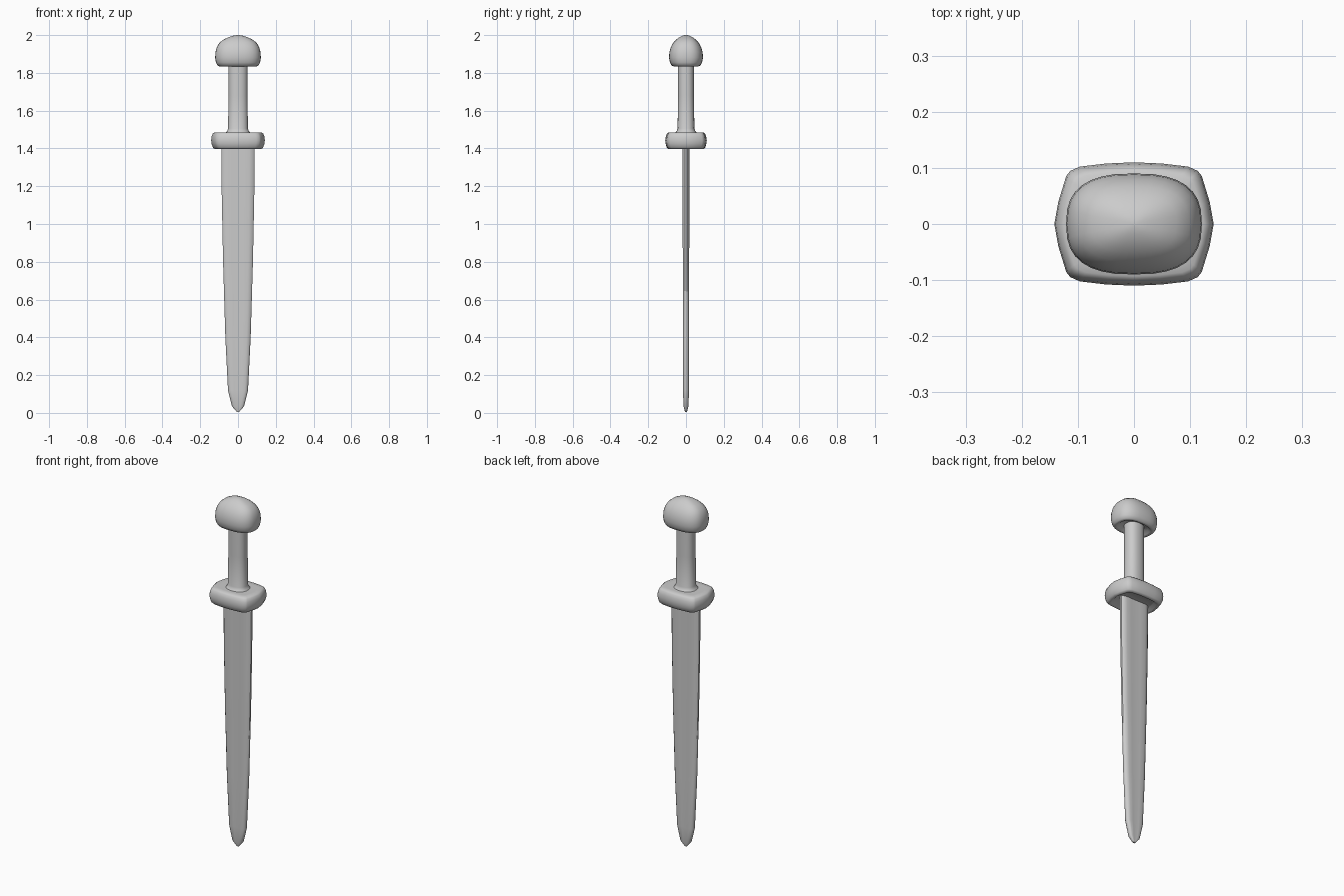
import bpy
import math

cube = bpy.data.objects.get("Cube")
if cube:
    bpy.data.objects.remove(cube, do_unlink=True)

grey = bpy.data.materials.new("light_grey")
grey.use_nodes = True
colour = (0.6, 0.6, 0.6, 1)
grey.diffuse_color = colour
grey.node_tree.nodes["Principled BSDF"].inputs["Base Color"].default_value = colour


def mirror_quarter(points):
    """Complete a ring from its +x +y quarter, running counter-clockwise."""
    left = [(-x, y) for x, y in reversed(points) if x > 0]
    half = points + left
    return half + [(-x, -y) for x, y in half if (-x, -y) not in half]


def superellipse(power, count=32):
    ring = []
    for i in range(count):
        a = 2 * math.pi * i / count
        c, s = math.cos(a), math.sin(a)
        ring.append((math.copysign(abs(c) ** (2 / power), c),
                     math.copysign(abs(s) ** (2 / power), s)))
    return ring


def loft(name, section, levels, angle):
    """Stack a section scaled to each (z, half width, half depth) level."""
    n = len(section)
    verts = [(x * w, y * d, z) for z, w, d in levels for x, y in section]
    faces = [tuple(range(n - 1, -1, -1)),
             tuple(range(len(verts) - n, len(verts)))]
    for k in range(len(levels) - 1):
        for i in range(n):
            j = (i + 1) % n
            faces.append((k * n + i, k * n + j, k * n + n + j, k * n + n + i))
    mesh = bpy.data.meshes.new(name)
    mesh.from_pydata(verts, [], faces)
    mesh.materials.append(grey)
    obj = bpy.data.objects.new(name, mesh)
    bpy.context.collection.objects.link(obj)
    bpy.ops.object.select_all(action='DESELECT')
    obj.select_set(True)
    bpy.context.view_layer.objects.active = obj
    bpy.ops.object.shade_smooth_by_angle(angle=math.radians(angle))
    return obj


# Blade: flattened section with narrow edges, tapering to a short point
blade_section = mirror_quarter([(1, 0.3), (0.9, 0.75), (0.68, 1), (0.35, 0.94), (0, 0.9)])
loft("blade", blade_section, [
    (0.005, 0.006, 0.005), (0.035, 0.032, 0.013), (0.12, 0.053, 0.016),
    (0.4, 0.067, 0.017), (0.8, 0.079, 0.017), (1.15, 0.086, 0.018),
    (1.42, 0.088, 0.018)], 40)

# Guard: rounded block with slightly pointed ends and a shallow underside dish
guard_section = mirror_quarter([(1, 0), (0.95, 0.36), (0.85, 0.78), (0.8, 0.86),
                                (0.68, 0.93), (0.35, 0.98), (0, 1)])
loft("guard", guard_section, [
    (1.41, 0.1, 0.07), (1.399, 0.113, 0.083), (1.397, 0.124, 0.094),
    (1.405, 0.133, 0.102), (1.425, 0.14, 0.108), (1.443, 0.142, 0.11),
    (1.462, 0.14, 0.107), (1.478, 0.134, 0.101), (1.485, 0.125, 0.093),
    (1.485, 0.1, 0.07)], 60)

# Grip: oval bar flaring where it meets the guard
loft("grip", superellipse(2.3), [
    (1.48, 0.068, 0.06), (1.49, 0.058, 0.05), (1.505, 0.052, 0.044),
    (1.68, 0.051, 0.043), (1.85, 0.051, 0.043)], 60)

# Pommel: broad rounded cap
loft("pommel", superellipse(2.6), [
    (1.85, 0.075, 0.05), (1.839, 0.088, 0.058), (1.835, 0.1, 0.067),
    (1.839, 0.109, 0.076), (1.855, 0.117, 0.085), (1.88, 0.121, 0.09),
    (1.91, 0.119, 0.088), (1.937, 0.112, 0.08), (1.96, 0.098, 0.067),
    (1.977, 0.076, 0.051), (1.989, 0.05, 0.035), (1.997, 0.024, 0.018),
    (2.0, 0.006, 0.005)], 80)
